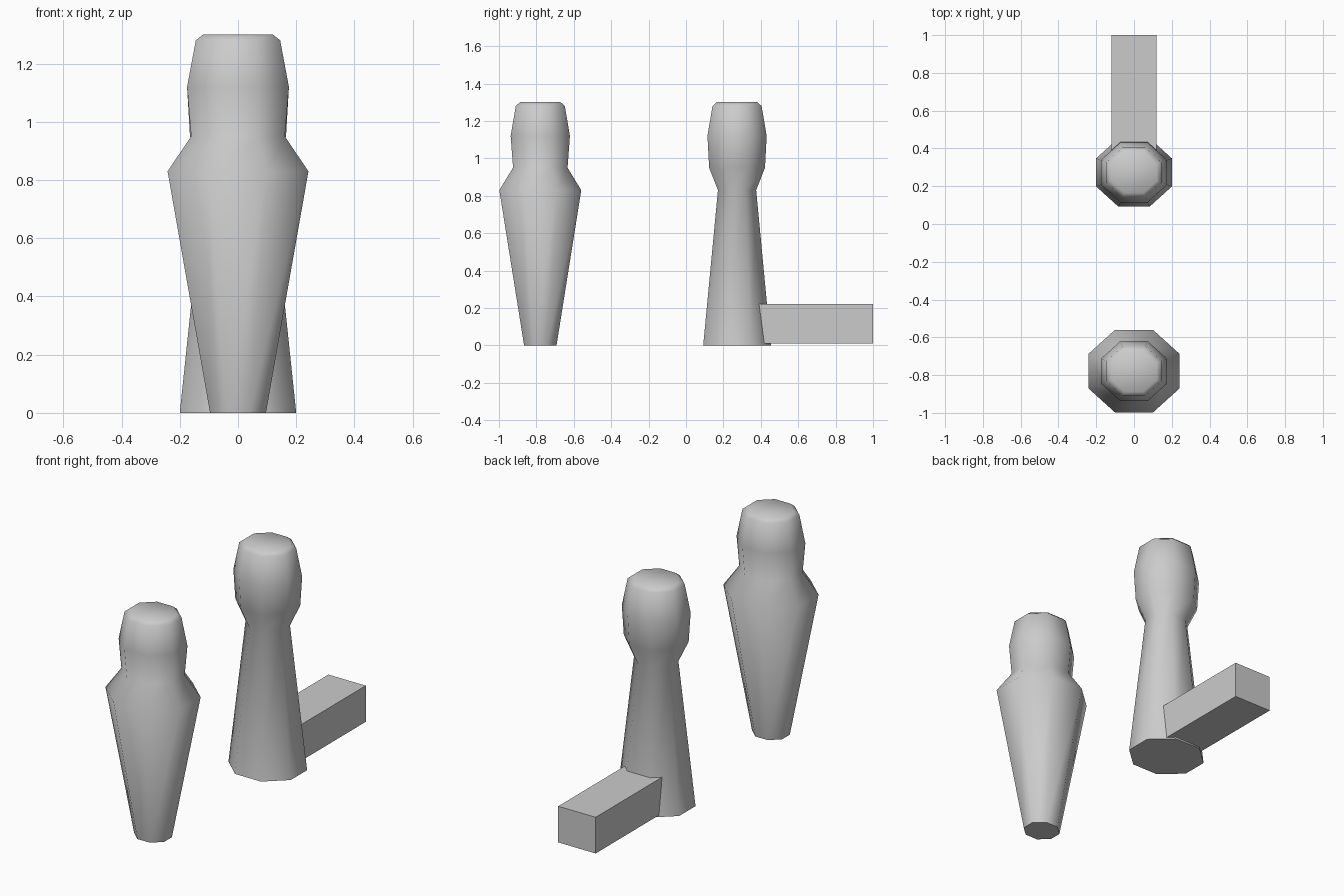
import bpy, bmesh, math

cube = bpy.data.objects.get("Cube")
if cube:
    bpy.data.objects.remove(cube, do_unlink=True)

SIDES = 8
DEPTH = 0.905  # front-to-back squash of the figures

grey = bpy.data.materials.new("plain_grey")
grey.use_nodes = True
grey.diffuse_color = (0.6, 0.6, 0.6, 1)
grey.node_tree.nodes["Principled BSDF"].inputs["Base Color"].default_value = (0.6, 0.6, 0.6, 1)


def finish(name, bm):
    bmesh.ops.recalc_face_normals(bm, faces=bm.faces)
    mesh = bpy.data.meshes.new(name)
    bm.to_mesh(mesh)
    bm.free()
    mesh.materials.append(grey)
    obj = bpy.data.objects.new(name, mesh)
    bpy.context.collection.objects.link(obj)
    return obj


def turned_figure(name, profile, y):
    """Stack of eight-sided rings, given as (apothem, height)."""
    bm = bmesh.new()
    rings = []
    for apothem, z in profile:
        r = apothem / math.cos(math.pi / SIDES)
        angles = [(i + 0.5) * math.tau / SIDES for i in range(SIDES)]
        rings.append([bm.verts.new((r * math.cos(a), y + r * DEPTH * math.sin(a), z)) for a in angles])
    for low, high in zip(rings, rings[1:]):
        for i in range(SIDES):
            j = (i + 1) % SIDES
            bm.faces.new((low[i], low[j], high[j], high[i]))
    bm.faces.new(rings[0])
    bm.faces.new(rings[-1])
    obj = finish(name, bm)
    bpy.ops.object.select_all(action='DESELECT')
    obj.select_set(True)
    bpy.context.view_layer.objects.active = obj
    bpy.ops.object.shade_smooth_by_angle(angle=math.radians(60))


# Heads share the upper part of the profile
head = [(0.175, 1.12), (0.145, 1.28), (0.12, 1.30)]

# Broad-shouldered figure, tapering to the feet
turned_figure("front_figure", [(0.096, 0), (0.242, 0.83), (0.161, 0.95)] + head, -0.779)

# Flared figure with a narrow neck
turned_figure("back_figure", [(0.20, 0), (0.113, 0.83), (0.165, 0.95)] + head, 0.273)

# Long block running out behind the flared figure
bm = bmesh.new()
bmesh.ops.create_cube(bm, size=1)
bmesh.ops.scale(bm, vec=(0.24, 0.67, 0.21), verts=bm.verts)
bmesh.ops.translate(bm, vec=(0, 0.665, 0.115), verts=bm.verts)
finish("rear_block", bm)
